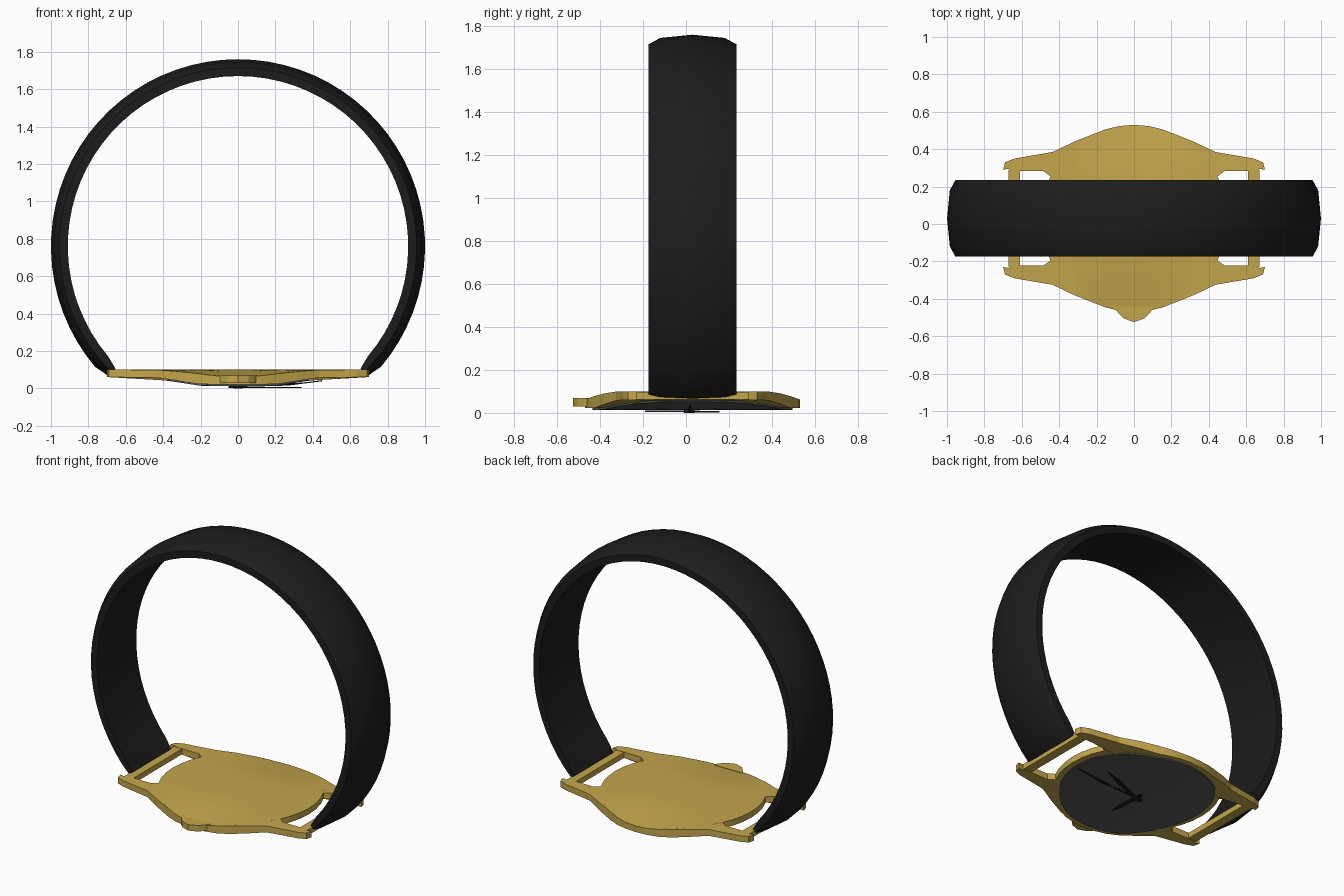
import bpy, bmesh, math
from mathutils import Vector

if "Cube" in bpy.data.objects:
    bpy.data.objects.remove(bpy.data.objects["Cube"])

CY = 0.03  # centre line of the watch in y


def material(name, rgb):
    m = bpy.data.materials.new(name)
    m.diffuse_color = (*rgb, 1)
    m.use_nodes = True
    m.node_tree.nodes["Principled BSDF"].inputs["Base Color"].default_value = m.diffuse_color
    return m


gold = material("gold", (0.55, 0.38, 0.07))
black = material("black", (0.012, 0.012, 0.012))
grey = material("dark_grey", (0.1, 0.1, 0.1))


def make(name, verts, faces, mat, smooth=None):
    me = bpy.data.meshes.new(name)
    me.from_pydata(verts, [], faces)
    bm = bmesh.new()
    bm.from_mesh(me)
    bmesh.ops.recalc_face_normals(bm, faces=bm.faces)
    bm.to_mesh(me)
    bm.free()
    ob = bpy.data.objects.new(name, me)
    bpy.context.collection.objects.link(ob)
    me.materials.append(mat)
    if smooth:
        bpy.context.view_layer.objects.active = ob
        ob.select_set(True)
        bpy.ops.object.shade_smooth_by_angle(angle=math.radians(smooth))
        ob.select_set(False)
    return ob


def clamp(t):
    return max(0.0, min(1.0, t))


def back_z(x, y):
    d = clamp((abs(y - CY) - 0.22) / 0.28)
    return 0.1 - 0.037 * d * (1 - clamp((abs(x) - 0.1) / 0.35))


def front_z(x, y):
    return 0.022 + 0.038 * clamp((abs(x) - 0.2) / 0.25)


def prism(name, pts, mat, low, high):
    """Flat outline extruded between two height functions."""
    n = len(pts)
    verts = [(x, y, low(x, y)) for x, y in pts] + [(x, y, high(x, y)) for x, y in pts]
    faces = [tuple(range(n)), tuple(range(n, 2 * n))]
    faces += [(i, (i + 1) % n, n + (i + 1) % n, n + i) for i in range(n)]
    return make(name, verts, faces, mat)


def disc(name, radius, mat, low, high, n=40, rings=5, smooth=None):
    """Round plate with shaped lower and upper surfaces."""
    verts, faces = [], []
    for f in (low, high):
        base = len(verts)
        verts.append((0, CY, f(0, CY)))
        for r in range(1, rings + 1):
            for i in range(n):
                a = 2 * math.pi * i / n
                x, y = radius * r / rings * math.cos(a), CY + radius * r / rings * math.sin(a)
                verts.append((x, y, f(x, y)))
        for i in range(n):
            j = (i + 1) % n
            faces.append((base, base + 1 + i, base + 1 + j))
            for r in range(rings - 1):
                p, q = base + 1 + r * n, base + 1 + (r + 1) * n
                faces.append((p + i, q + i, q + j, p + j))
    a, b = 1 + (rings - 1) * n, len(verts) - n
    faces += [(a + i, a + (i + 1) % n, b + (i + 1) % n, b + i) for i in range(n)]
    return make(name, verts, faces, mat, smooth)


# case body and dial
disc("case_body", 0.5, gold, front_z, back_z, smooth=20)
disc("dial", 0.465, grey, lambda x, y: front_z(x, y) - 0.008, lambda x, y: front_z(x, y) + 0.004, smooth=30)

# four lugs and two strap bars
lug = [(0.2, 0.458), (0.32, 0.41), (0.435, 0.355), (0.64, 0.32), (0.69, 0.30), (0.70, 0.26),
       (0.67, 0.265), (0.66, 0.253), (0.485, 0.253), (0.44, 0.22), (0.3, 0.25)]
for sx in (-1, 1):
    for sy in (-1, 1):
        prism("lug", [(sx * x, CY + sy * y) for x, y in lug], gold, front_z, back_z)
    prism("strap_bar", [(sx * 0.61, CY - 0.26), (sx * 0.67, CY - 0.26), (sx * 0.67, CY + 0.26), (sx * 0.61, CY + 0.26)],
          gold, lambda x, y: 0.062, lambda x, y: 0.098)

# crown
prism("crown", [(-0.11, -0.44), (-0.085, -0.475), (-0.055, -0.505), (0, -0.525), (0.055, -0.505),
                (0.085, -0.475), (0.11, -0.44)], gold, lambda x, y: 0.03, lambda x, y: 0.07)

# strap: crowned cross-section (y, radius) swept round the wrist
section = [(-0.175, 0.955), (-0.12, 0.985), (0.03, 1.0), (0.18, 0.985), (0.235, 0.955),
           (0.235, 0.91), (0.03, 0.918), (-0.175, 0.91)]
N, k = 56, len(section)
verts, faces = [], []
for i in range(N + 1):
    a = math.radians(-45 + 270 * i / N)
    for y, r in section:
        if i in (0, N):
            r = 0.95 + (r - 0.95) * 0.6
        verts.append((r * math.cos(a), y, 0.76 + r * math.sin(a)))
for i in range(N):
    for j in range(k):
        m = (j + 1) % k
        faces.append((i * k + j, i * k + m, (i + 1) * k + m, (i + 1) * k + j))
faces += [tuple(range(k)), tuple(range(N * k, N * k + k))]
make("strap", verts, faces, black, 25)


# hands: tapered blades with a short tail
def hand(name, tip, width, z, lift=0.0):
    o = Vector((0, 0.015))
    t = Vector(tip)
    d = (t - o).normalized()
    s = Vector((-d.y, d.x)) * width / 2
    length = (t - o).length
    pts = [o - d * 0.05 - s * 0.7, o - d * 0.05 + s * 0.7, o + d * length * 0.6 + s, t, o + d * length * 0.6 - s]
    rise = lambda x, y: lift * max(0.0, x - 0.2)
    prism(name, [tuple(p) for p in pts], black,
          lambda x, y: z + rise(x, y), lambda x, y: z + 0.006 + rise(x, y))


hand("hour_hand", (0.01, -0.19), 0.032, 0.004)
hand("minute_hand", (0.34, 0.155), 0.026, 0.002)
hand("second_hand", (0.45, 0.02), 0.016, 0.006, 0.13)
bpy.ops.mesh.primitive_cylinder_add(vertices=12, radius=0.025, depth=0.02, location=(0, 0.015, 0.01))
hub = bpy.context.object
hub.name = "hand_hub"
hub.data.materials.append(black)
